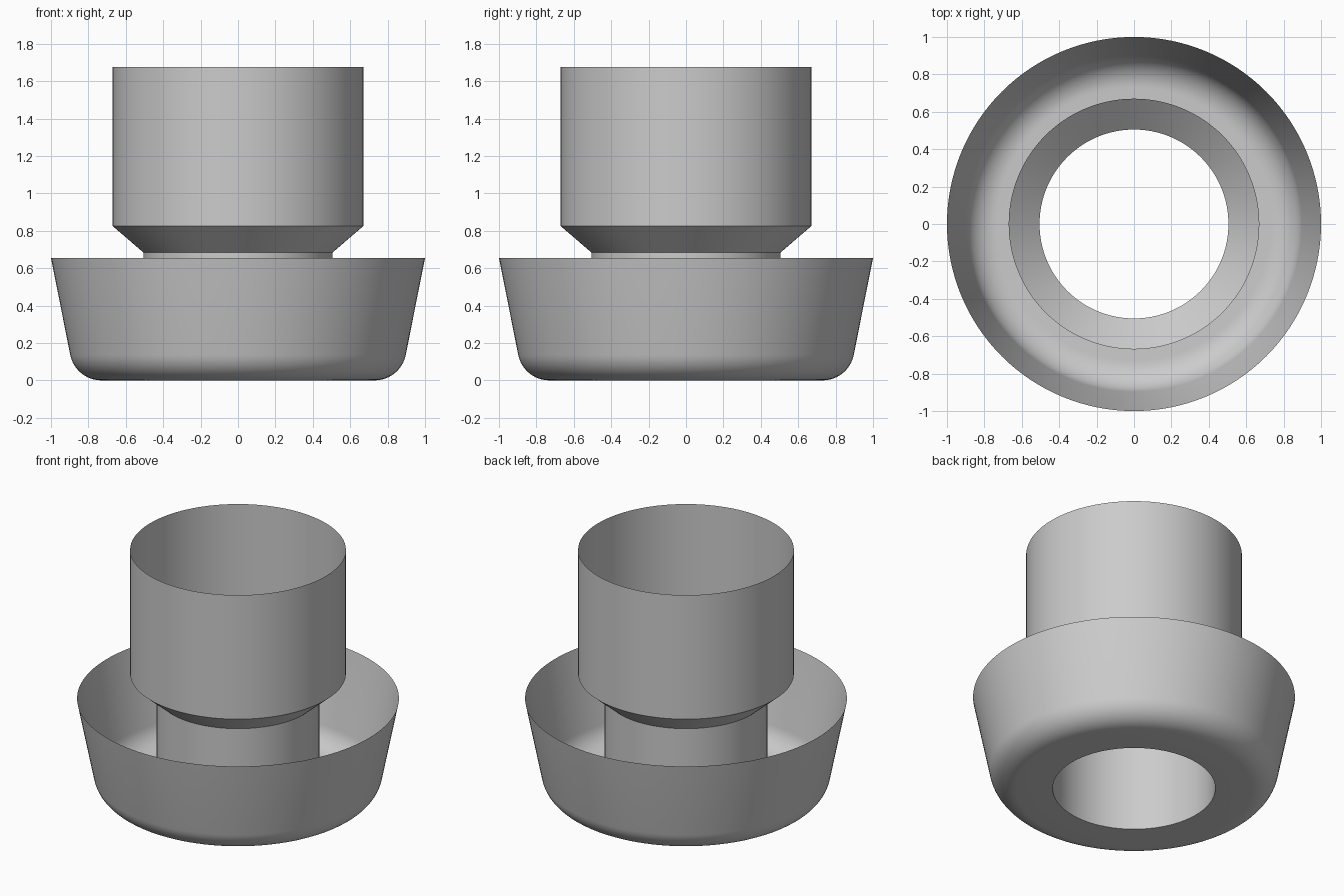
import bpy
import bmesh
from math import atan2, cos, sin, tan, pi, radians

cube = bpy.data.objects.get("Cube")
if cube:
    bpy.data.objects.remove(cube, do_unlink=True)

SEGMENTS = 128
NECK_R = 0.505

grey = bpy.data.materials.new("plain_grey")
grey.use_nodes = True
colour = (0.6, 0.6, 0.6, 1)
grey.diffuse_color = colour
grey.node_tree.nodes["Principled BSDF"].inputs["Base Color"].default_value = colour


def revolve(name, profile):
    """Turn an open (radius, height) profile around z into a thin shell."""
    bm = bmesh.new()
    verts = [bm.verts.new((r, 0, z)) for r, z in profile]
    edges = [bm.edges.new(pair) for pair in zip(verts, verts[1:])]
    bmesh.ops.spin(bm, geom=verts + edges, cent=(0, 0, 0), axis=(0, 0, 1),
                   angle=2 * pi, steps=SEGMENTS, use_merge=True)
    bmesh.ops.remove_doubles(bm, verts=bm.verts, dist=0.0001)
    mesh = bpy.data.meshes.new(name)
    bm.to_mesh(mesh)
    bm.free()
    mesh.materials.append(grey)
    obj = bpy.data.objects.new(name, mesh)
    bpy.context.collection.objects.link(obj)
    bpy.ops.object.select_all(action='DESELECT')
    obj.select_set(True)
    bpy.context.view_layer.objects.active = obj
    bpy.ops.object.shade_smooth_by_angle(angle=radians(30))
    return obj


# Flared dish: flat floor with a central hole, rounded corner, sloping wall
rim_r, rim_z, corner_r, fillet = 1.0, 0.655, 0.87, 0.17
lean = atan2(rim_r - corner_r, rim_z)
sweep = pi / 2 - lean
centre_r = corner_r - fillet * tan(sweep / 2)
arc = [(centre_r + fillet * sin(sweep * i / 12),
        fillet - fillet * cos(sweep * i / 12)) for i in range(13)]
revolve("flared_dish", [(NECK_R, 0)] + arc + [(rim_r, rim_z)])

# Open tube: narrow neck, conical shoulder, wide sleeve
revolve("stepped_tube", [(0.67, 1.675), (0.67, 0.825), (NECK_R, 0.683), (NECK_R, 0)])
